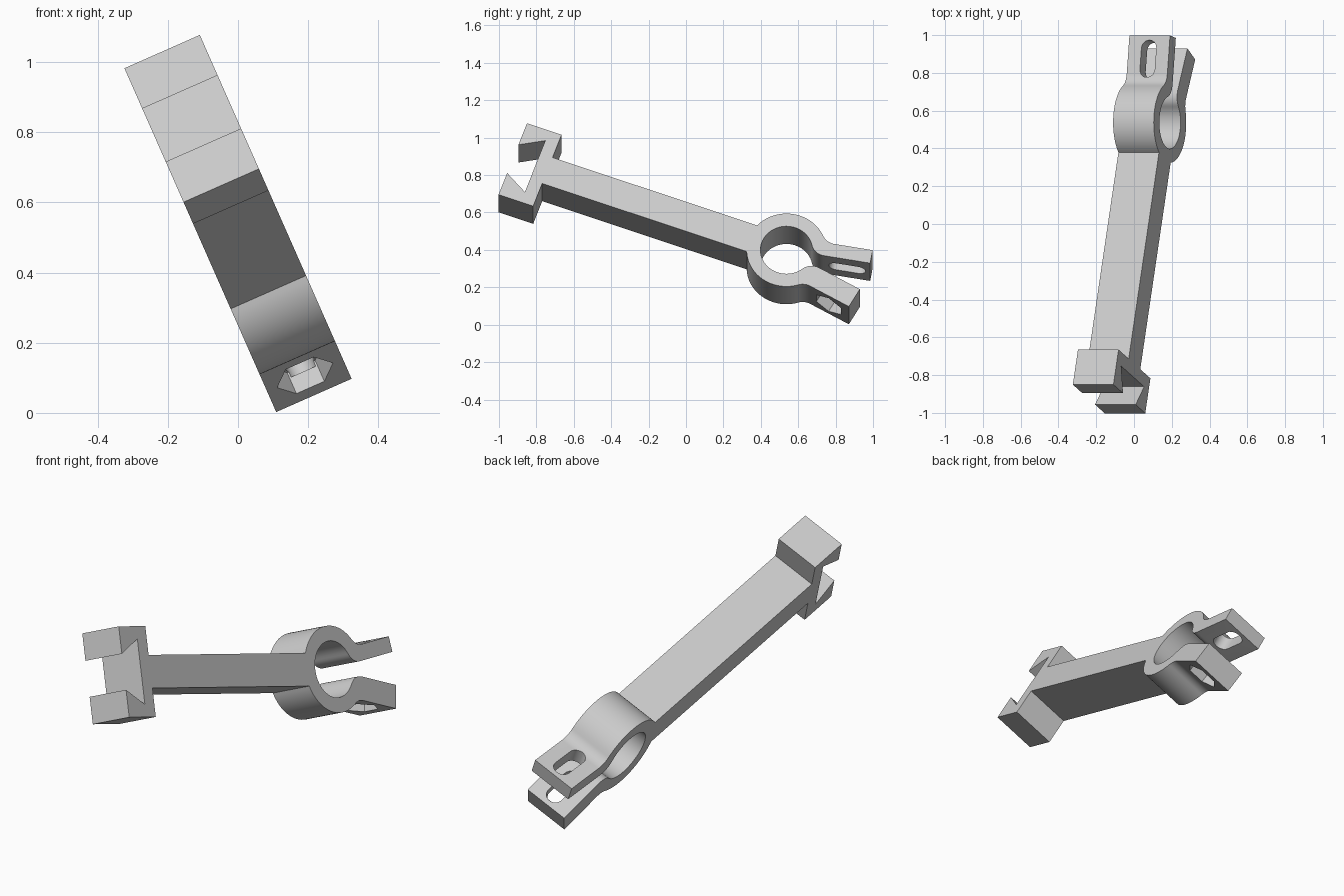
import bpy, bmesh
from math import sin, cos, atan2, sqrt, pi, radians
from mathutils import Matrix, Vector

if "Cube" in bpy.data.objects:
    bpy.data.objects.remove(bpy.data.objects["Cube"])

HOLE, RING, FILLET = 0.139, 0.213, 0.08
ARM, WIDTH, FLARE = 0.081, 0.235, radians(10)
TIP = Vector((0.447, 0.081))
ALONG = Vector((cos(FLARE), sin(FLARE)))
NORMAL = Vector((-sin(FLARE), cos(FLARE)))

grey = bpy.data.materials.new("light grey")
grey.use_nodes = True
colour = (0.6, 0.6, 0.6, 1)
grey.diffuse_color = colour
grey.node_tree.nodes["Principled BSDF"].inputs["Base Color"].default_value = colour

# Part placement: sideways tilt, then the downward slope of the arm
E = Vector((0.915, 0, 0.404)).normalized()
U = Vector((-E.z, 0, E.x))
Y = Vector((0, 1, 0))
slope = radians(20)
A = Y * cos(slope) - U * sin(slope)
B = Y * sin(slope) + U * cos(slope)
FRAME = Matrix((A, B, E)).transposed().to_4x4()
FRAME.translation = (0.083, 0.537, 0.352)


def arc(centre, radius, start, end, steps):
    return [(centre[0] + radius * cos(start + (end - start) * i / steps),
             centre[1] + radius * sin(start + (end - start) * i / steps))
            for i in range(steps + 1)]


def fillet(radius, point):
    """Arc tangent to a circle at the origin and to a flared line through point."""
    q = point + NORMAL * FILLET
    d = q.dot(ALONG)
    k = -d + sqrt(d * d - q.length_squared + (radius + FILLET) ** 2)
    c = q + ALONG * k
    angle = atan2(c.y, c.x)
    return angle, arc(c, FILLET, angle + pi, FLARE + 1.5 * pi, 10)


def half_profile(thickness):
    outer_tip = TIP + NORMAL * thickness
    outer_angle, outer = fillet(RING, outer_tip)
    inner_angle, inner = fillet(HOLE, TIP)
    start = pi - math_asin(ARM / RING)
    head = [(-1.43, 0.16), (-1.557, 0.088), (-1.557, 0.222), (-1.36, 0.222), (-1.36, ARM)]
    ring = arc((0, 0), RING, start, outer_angle, 24)
    hole = arc((0, 0), HOLE, inner_angle, pi, 28)
    return head + ring + outer[1:] + [tuple(outer_tip), tuple(TIP)] + inner[::-1] + hole[1:]


def math_asin(v):
    return atan2(v, sqrt(1 - v * v))


def prism(name, outline, low, high, matrix):
    bm = bmesh.new()
    face = bm.faces.new([bm.verts.new((x, y, low)) for x, y in outline])
    extruded = bmesh.ops.extrude_face_region(bm, geom=[face])["geom"]
    bmesh.ops.translate(bm, vec=(0, 0, high - low),
                        verts=[v for v in extruded if isinstance(v, bmesh.types.BMVert)])
    bmesh.ops.recalc_face_normals(bm, faces=bm.faces)
    mesh = bpy.data.meshes.new(name)
    bm.to_mesh(mesh)
    bm.free()
    mesh.materials.append(grey)
    obj = bpy.data.objects.new(name, mesh)
    obj.matrix_world = matrix
    bpy.context.collection.objects.link(obj)
    return obj


# Body: slotted head, straight arm and split ring in one profile
upper = half_profile(0.077)
lower = [(x, -y) for x, y in half_profile(0.117)]
body = prism("clamp_arm", upper + lower[-2::-1], -WIDTH / 2, WIDTH / 2, FRAME)


# Bolt slots in both lugs and a hexagonal nut pocket in the lower lug
def lug_frame(side):
    p = TIP - ALONG * 0.125
    return (FRAME @ Matrix.Translation((p.x, side * p.y, 0))
            @ Matrix.Rotation(side * FLARE, 4, 'Z') @ Matrix.Rotation(pi / 2, 4, 'X'))


slot = (arc((0.057, 0), 0.043, -pi / 2, pi / 2, 12)
        + arc((-0.057, 0), 0.043, pi / 2, 1.5 * pi, 12))
hexagon = arc((0, 0), 0.087, pi / 2, 2.5 * pi, 6)[:-1]
cutters = [prism("upper_slot_cutter", slot, -0.12, 0.03, lug_frame(1)),
           prism("lower_slot_cutter", slot, -0.03, 0.06, lug_frame(-1)),
           prism("nut_pocket_cutter", hexagon, 0.042, 0.16, lug_frame(-1))]

bpy.context.view_layer.objects.active = body
body.select_set(True)
for cutter in cutters:
    cutter.hide_render = True
    mod = body.modifiers.new(cutter.name, 'BOOLEAN')
    mod.operation, mod.solver, mod.object = 'DIFFERENCE', 'EXACT', cutter
    bpy.ops.object.modifier_apply(modifier=mod.name)
    bpy.data.objects.remove(cutter)

bpy.ops.object.shade_smooth_by_angle(angle=radians(30))
